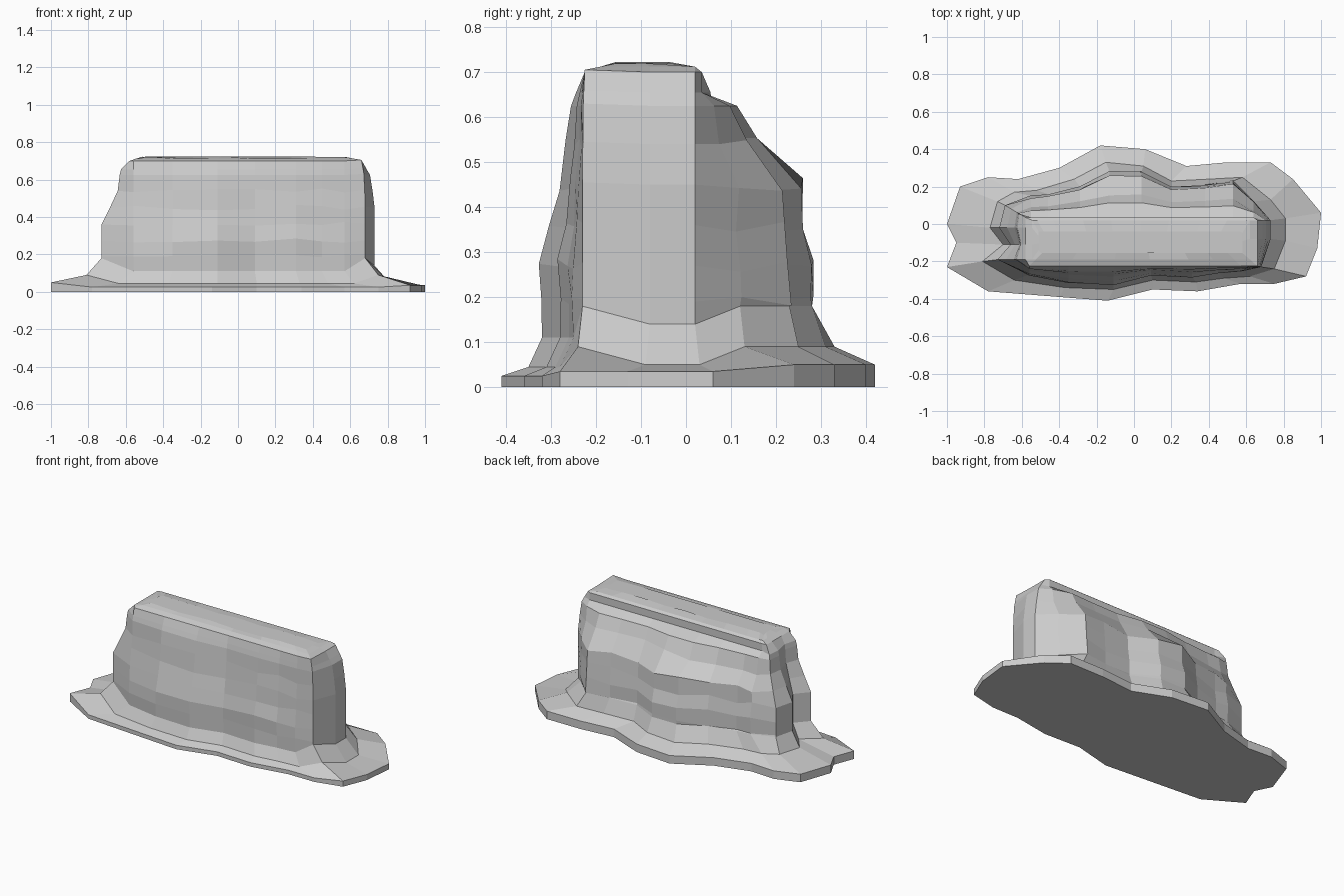
import bpy
import bmesh
import random
from mathutils import Vector

random.seed(4)

default_cube = bpy.data.objects.get("Cube")
if default_cube:
    bpy.data.objects.remove(default_cube, do_unlink=True)

# Stone material
stone = bpy.data.materials.new("grey stone")
stone.use_nodes = True
stone_colour = (0.6, 0.6, 0.6, 1)
stone.diffuse_color = stone_colour
stone.node_tree.nodes["Principled BSDF"].inputs["Base Color"].default_value = stone_colour

# Outlines in hundredths, clockwise from the left end: skirt, foot of slope, wall base
skirt = [(-100, 0), (-93, 20), (-78, 25), (-62, 24), (-40, 30), (-18, 42), (6, 40),
         (28, 31), (50, 33), (73, 33), (85, 24), (100, 6), (98, -13), (92, -28),
         (75, -32), (57, -32), (34, -36), (10, -35), (-14, -41), (-40, -39),
         (-78, -36), (-100, -23), (-95, -10)]
foot = [(-77, -2), (-73, 12), (-64, 17), (-52, 18), (-32, 24), (-15, 33), (5, 31),
        (20, 23), (40, 24), (58, 25), (73, 13), (81, 3), (81, -9), (75, -24),
        (62, -28), (48, -29), (33, -31), (10, -30), (-11, -35), (-37, -34),
        (-64, -30), (-81, -20), (-70, -11)]
wall = [(-72, -2), (-69, 10), (-55, 15), (-46, 16), (-29, 20), (-13, 28), (4, 28),
        (20, 20), (38, 21), (53, 23), (64, 12), (73, 2), (73, -8), (68, -23),
        (57, -25), (45, -26), (31, -28), (9, -27), (-11, -32), (-35, -31),
        (-56, -27), (-73, -19), (-66, -11)]
count = len(wall)

# Which side of the rock each outline point belongs to
LEFT, BACK, RIGHT, FRONT = range(4)


def side(i):
    if i in (0, 1, 21, 22):
        return LEFT
    if i <= 10:
        return BACK
    return RIGHT if i <= 13 else FRONT


# Heights of the skirt rim, slope foot and wall base, by side
rim_z = {LEFT: .05, BACK: .05, RIGHT: .035, FRONT: .025}
foot_z = {LEFT: .09, BACK: .09, RIGHT: .05, FRONT: .045}
wall_z = {LEFT: .18, BACK: .18, RIGHT: .14, FRONT: .11}

# Wall levels: height, then how far each side has drawn in to the summit
levels = [
    (.19, (0, 0, 0, -.03)),
    (.27, (0, 0, 0, -.05)),
    (.36, (0, .08, 0, .2)),
    (.45, (.3, .08, 0, .42)),
    (.54, (.58, .5, .15, .55)),
    (.625, (.65, .68, .35, .68)),
    (.655, (.7, 1, .6, .8)),
    (.70, (1, 1, 1, 1)),
]


def ring(outline, heights):
    return [Vector((x / 100, y / 100, heights[side(i)]))
            for i, (x, y) in enumerate(outline)]


def clamp(value, low, high):
    return max(low, min(high, value))


rings = [ring(skirt, [0] * 4), ring(skirt, rim_z), ring(foot, foot_z), ring(wall, wall_z)]
base = rings[-1]
# Raised slope at the front right corner
rings[2][13].z = .09
base[13].z = .18

# Summit outline is the wall base squeezed into a long block
summit = [Vector((clamp(p.x, -.58, .66), clamp(p.y, -.225, .035), 0)) for p in base]

for height, drawn_in in levels:
    row = []
    for i, (low, high) in enumerate(zip(base, summit)):
        p = low.lerp(high, drawn_in[side(i)])
        p.z = height
        if i == 13:
            p.z += .005
        # Slightly uneven courses on the long faces
        if height < .6 and side(i) in (FRONT, BACK):
            p.z += random.uniform(-.015, .015)
            p.y += random.uniform(-.005, .005)
        row.append(p)
    rings.append(row)

# Gently domed cap
rings.append([Vector((p.x * .94, clamp(p.y, -.19, .02), .712)) for p in summit])
rings.append([Vector((p.x * .88, -.1 + (p.y + .1) * .45,
                      .718 + random.uniform(-.004, .005))) for p in summit])

# Skin the rings into one closed faceted rock
bm = bmesh.new()
rows = [[bm.verts.new(p) for p in row] for row in rings]
for lower, upper in zip(rows, rows[1:]):
    for i in range(count):
        j = (i + 1) % count
        bm.faces.new((lower[i], lower[j], upper[j], upper[i]))
bm.faces.new(rows[0])
bm.faces.new(rows[-1])
bmesh.ops.remove_doubles(bm, verts=bm.verts, dist=.0005)
bmesh.ops.recalc_face_normals(bm, faces=bm.faces)

mesh = bpy.data.meshes.new("rock_ridge")
bm.to_mesh(mesh)
bm.free()
mesh.materials.append(stone)
rock = bpy.data.objects.new("rock_ridge", mesh)
bpy.context.collection.objects.link(rock)
